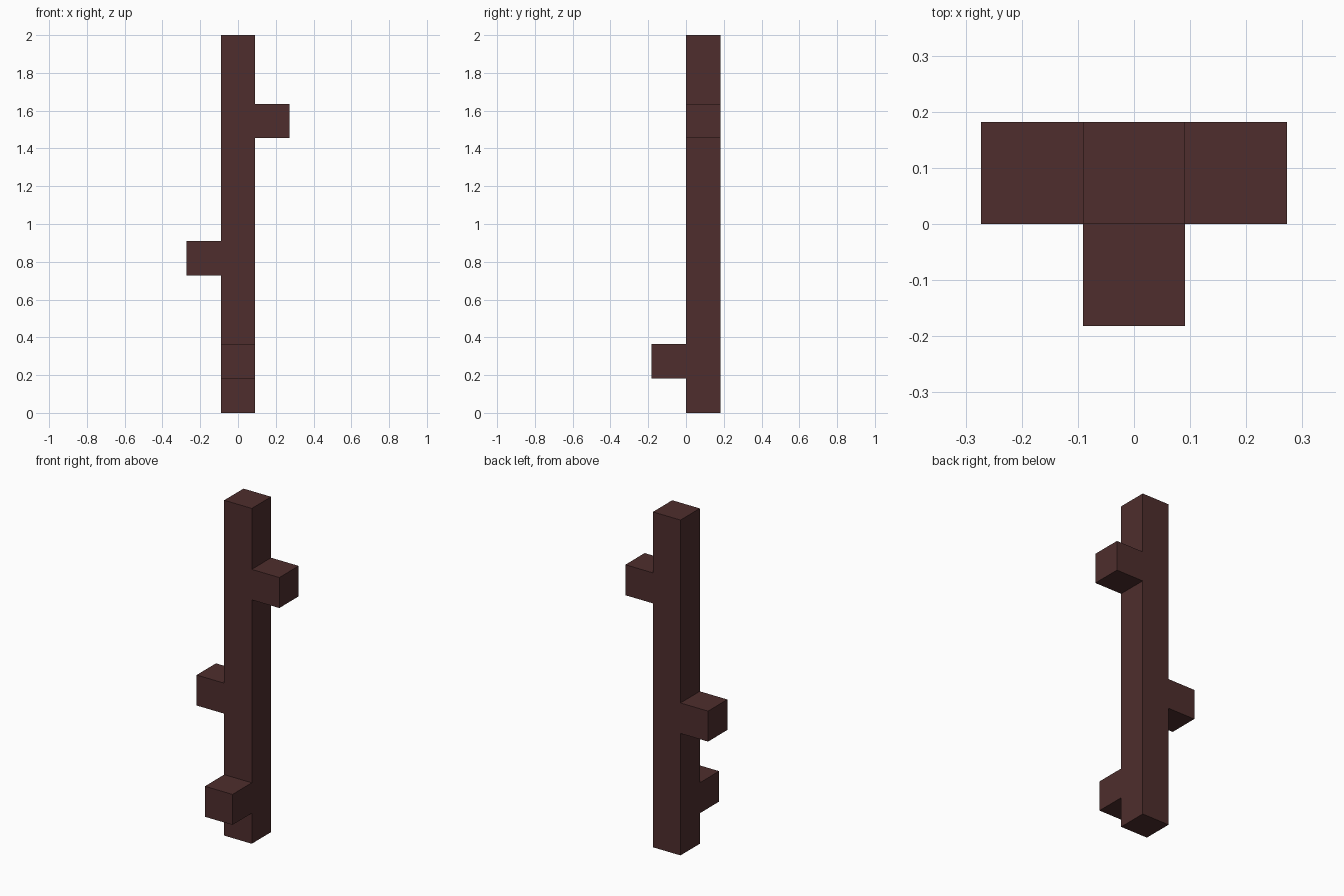
import bpy, bmesh
from mathutils import Vector

if "Cube" in bpy.data.objects:
    bpy.data.objects.remove(bpy.data.objects["Cube"])

U = 2 / 11          # width of the square post; every part is a multiple of it
H = U / 2

wood = bpy.data.materials.new("dark_brown_wood")
wood.diffuse_color = (0.077, 0.027, 0.026, 1)
wood.use_nodes = True
wood.node_tree.nodes["Principled BSDF"].inputs["Base Color"].default_value = wood.diffuse_color

bm = bmesh.new()

# Post: square footprint, raised in sections so each peg has a face to grow from
foot = bm.faces.new([bm.verts.new(p) for p in
                     ((-H, 0, 0), (-H, U, 0), (H, U, 0), (H, 0, 0))])


def extrude(face, offset, keep):
    """Extrude a face along an offset and return the new end face."""
    geom = bmesh.ops.extrude_face_region(bm, geom=[face], use_keep_orig=keep)["geom"]
    bmesh.ops.translate(bm, vec=offset, verts=[g for g in geom if isinstance(g, bmesh.types.BMVert)])
    if not keep:
        if face.is_valid:
            bm.faces.remove(face)
    return next(g for g in geom if isinstance(g, bmesh.types.BMFace))


end = foot
level = 0
for top in (1, 2, 4, 5, 8, 9, 11):
    end = extrude(end, Vector((0, 0, (top - level) * U)), keep=(level == 0))
    level = top
bmesh.ops.recalc_face_normals(bm, faces=bm.faces)

# Pegs: (section centre height, direction)
for height, direction in ((1.5, (0, -1, 0)), (4.5, (-1, 0, 0)), (8.5, (1, 0, 0))):
    d = Vector(direction)
    bm.normal_update()
    side = next(f for f in bm.faces
                if abs(f.calc_center_median().z - height * U) < 0.01 and f.normal.dot(d) > 0.9)
    extrude(side, d * U, keep=False)
bmesh.ops.recalc_face_normals(bm, faces=bm.faces)

mesh = bpy.data.meshes.new("pegged_post")
bm.to_mesh(mesh)
bm.free()
mesh.materials.append(wood)
post = bpy.data.objects.new("pegged_post", mesh)
bpy.context.collection.objects.link(post)
